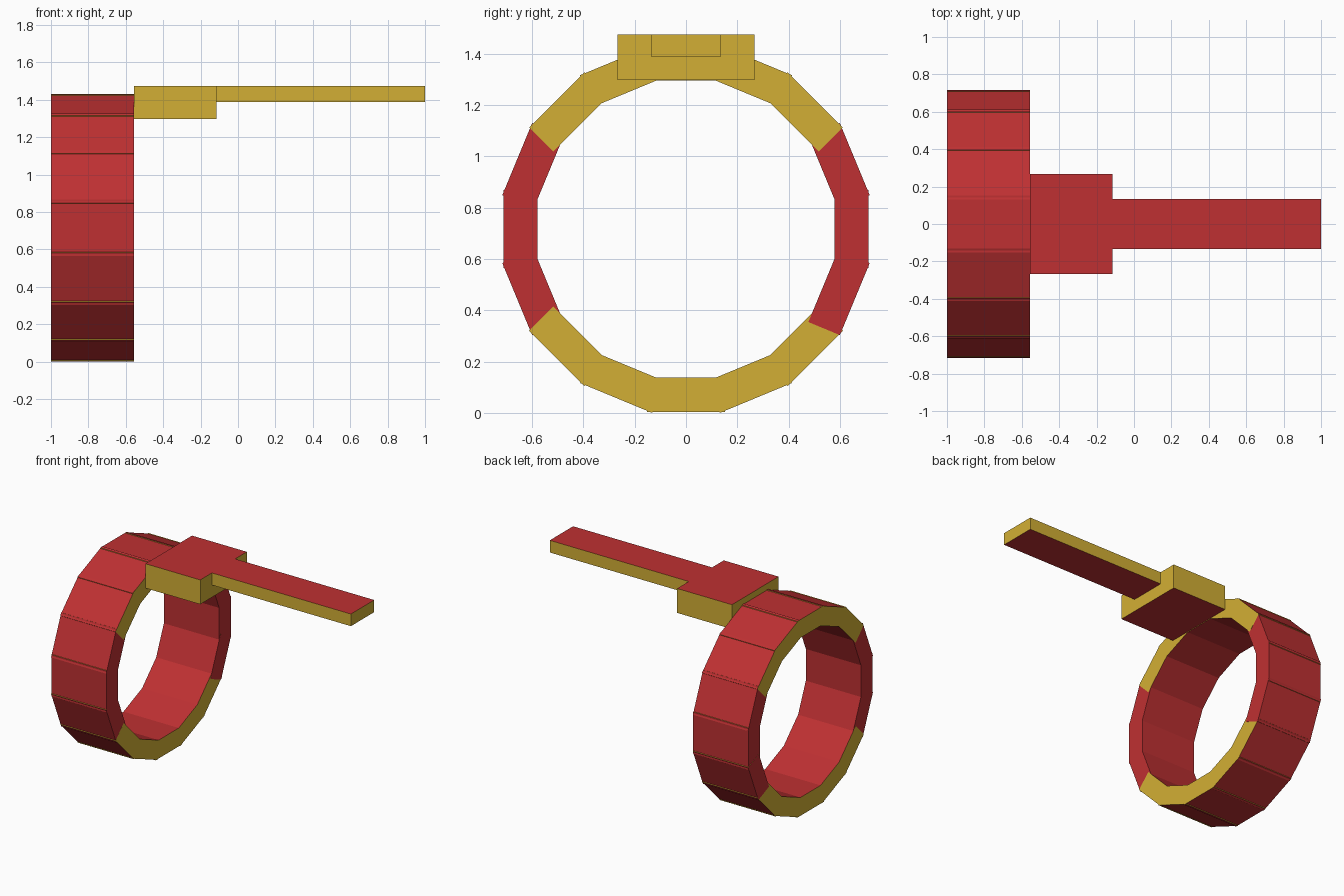
import bpy, bmesh, math
from mathutils import Matrix, Vector

old = bpy.data.objects.get("Cube")
if old:
    bpy.data.objects.remove(old, do_unlink=True)


def material(name, rgb):
    m = bpy.data.materials.new(name)
    m.use_nodes = True
    m.diffuse_color = (*rgb, 1)
    m.node_tree.nodes["Principled BSDF"].inputs["Base Color"].default_value = (*rgb, 1)
    return m


RED = material("red", (0.52, 0.03, 0.032))
GOLD = material("gold", (0.65, 0.43, 0.035))


def box(name, size, centre, red_ends=False, angle=0.0, pivot=(0, 0, 0)):
    """Box with red top and bottom and gold sides, turned about x around a pivot."""
    bm = bmesh.new()
    bmesh.ops.create_cube(bm, size=1)
    bm.normal_update()
    for f in bm.faces:
        red = abs(f.normal.z) > 0.5 or (red_ends and abs(f.normal.x) > 0.5)
        f.material_index = 0 if red else 1
    bm.transform(Matrix.Translation(pivot) @ Matrix.Rotation(angle, 4, "X")
                 @ Matrix.Translation(Vector(centre)) @ Matrix.Diagonal((*size, 1)))
    mesh = bpy.data.meshes.new(name)
    bm.to_mesh(mesh)
    bm.free()
    mesh.materials.append(RED)
    mesh.materials.append(GOLD)
    obj = bpy.data.objects.new(name, mesh)
    bpy.context.collection.objects.link(obj)
    return obj


# Ring: overlapping planks, with red ends on the three at each side
SEGMENTS, OUTER, THICK, WIDTH, LENGTH = 16, 0.712, 0.133, 0.304, 0.444
for i in range(SEGMENTS):
    side = i in (3, 4, 5, 11, 12, 13)
    # slight length differences decide which end lies on top at each joint
    length = LENGTH - (0.001 if side else 0.0) + (0.002 if i == 11 else 0.0)
    box(f"ring_segment_{i + 1}", (length, WIDTH, THICK), (0, 0, OUTER - THICK / 2),
        side, i * 2 * math.pi / SEGMENTS, (-0.778, 0, 0.716))

# Handle block and slim bar, flush on top
box("handle_block", (0.44, 0.534, 0.177), (-0.336, 0, 1.3865))
box("handle_bar", (1.116, 0.267, 0.088), (0.442, 0, 1.431))
